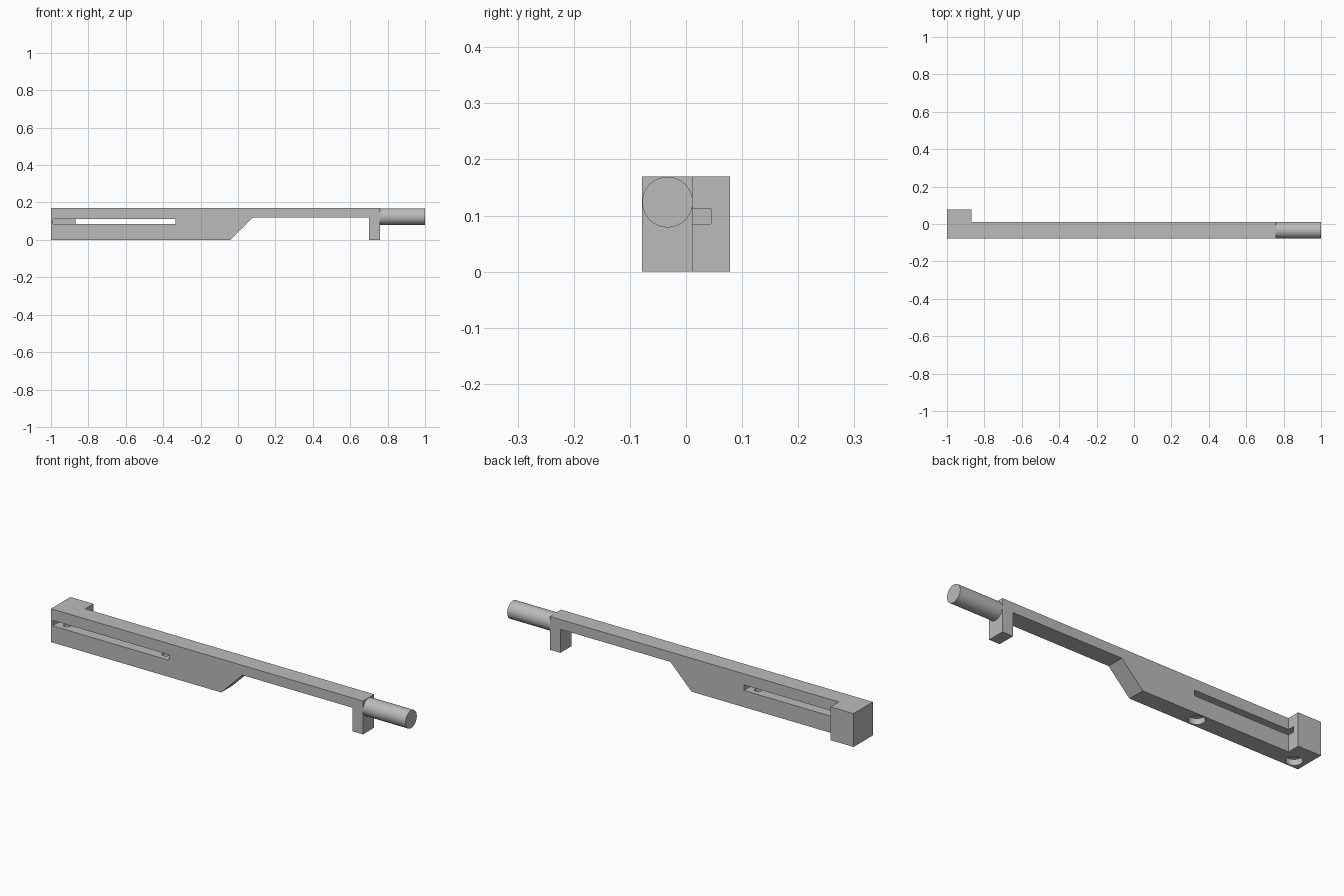
import bpy, bmesh, math
from mathutils import Matrix

if "Cube" in bpy.data.objects:
    bpy.data.objects.remove(bpy.data.objects["Cube"], do_unlink=True)

grey = bpy.data.materials.new("plain grey")
grey.use_nodes = True
colour = (0.5, 0.5, 0.5, 1)
grey.diffuse_color = colour
grey.node_tree.nodes["Principled BSDF"].inputs["Base Color"].default_value = colour

FRONT, BACK, TOP = -0.078, 0.012, 0.17
MID = (FRONT + BACK) / 2


def finish(name, bm):
    bmesh.ops.recalc_face_normals(bm, faces=bm.faces)
    mesh = bpy.data.meshes.new(name)
    bm.to_mesh(mesh)
    bm.free()
    mesh.materials.append(grey)
    obj = bpy.data.objects.new(name, mesh)
    bpy.context.collection.objects.link(obj)
    return obj


def prism(name, outline, y0, y1):
    """Extrude an x-z outline from y0 to y1."""
    bm = bmesh.new()
    face = bm.faces.new([bm.verts.new((x, y0, z)) for x, z in outline])
    new = bmesh.ops.extrude_face_region(bm, geom=[face])["geom"]
    verts = [v for v in new if isinstance(v, bmesh.types.BMVert)]
    bmesh.ops.translate(bm, vec=(0, y1 - y0, 0), verts=verts)
    return finish(name, bm)


def box(name, x0, x1, y0, y1, z0, z1):
    return prism(name, [(x0, z0), (x1, z0), (x1, z1), (x0, z1)], y0, y1)


def cylinder(name, radius, length, centre, turn=0):
    bm = bmesh.new()
    place = Matrix.Translation(centre) @ Matrix.Rotation(turn, 4, "Y")
    bmesh.ops.create_cone(bm, cap_ends=True, segments=64, radius1=radius,
                          radius2=radius, depth=length, matrix=place)
    return finish(name, bm)


def combine(target, tool, operation):
    """Apply a boolean, then discard the tool."""
    tool.hide_render = True
    mod = target.modifiers.new(operation, "BOOLEAN")
    mod.operation, mod.object, mod.solver = operation, tool, "EXACT"
    bpy.context.view_layer.objects.active = target
    bpy.ops.object.modifier_apply(modifier=mod.name)
    bpy.data.objects.remove(tool, do_unlink=True)


# Long arm: deep grip, sloping step, thin bar and end leg
arm = prism("arm", [(-1, 0), (-0.04, 0), (0.08, 0.12), (0.70, 0.12),
                    (0.70, 0), (0.76, 0), (0.76, TOP), (-1, TOP)], FRONT, BACK)

# Block at the rear of the deep end
combine(arm, box("end_block", -1, -0.87, MID, 0.078, 0, TOP), "UNION")

# Long slot, ending blind inside the block
combine(arm, box("slot", -0.99, -0.335, FRONT - 0.1, 0.045, 0.085, 0.113), "DIFFERENCE")

# Counterbored screw holes from the underside up into the slot
for x in (-0.94, -0.385):
    combine(arm, cylinder("counterbore", 0.038, 0.06, (x, MID, 0)), "DIFFERENCE")
    combine(arm, cylinder("screw_hole", 0.018, 0.12, (x, MID, 0.04)), "DIFFERENCE")

# Round end rod
rod = cylinder("end_rod", 0.045, 0.24, (0.88, MID, 0.124), math.pi / 2)

for obj in (arm, rod):
    bpy.ops.object.select_all(action="DESELECT")
    obj.select_set(True)
    bpy.context.view_layer.objects.active = obj
    bpy.ops.object.shade_smooth_by_angle(angle=math.radians(30))
